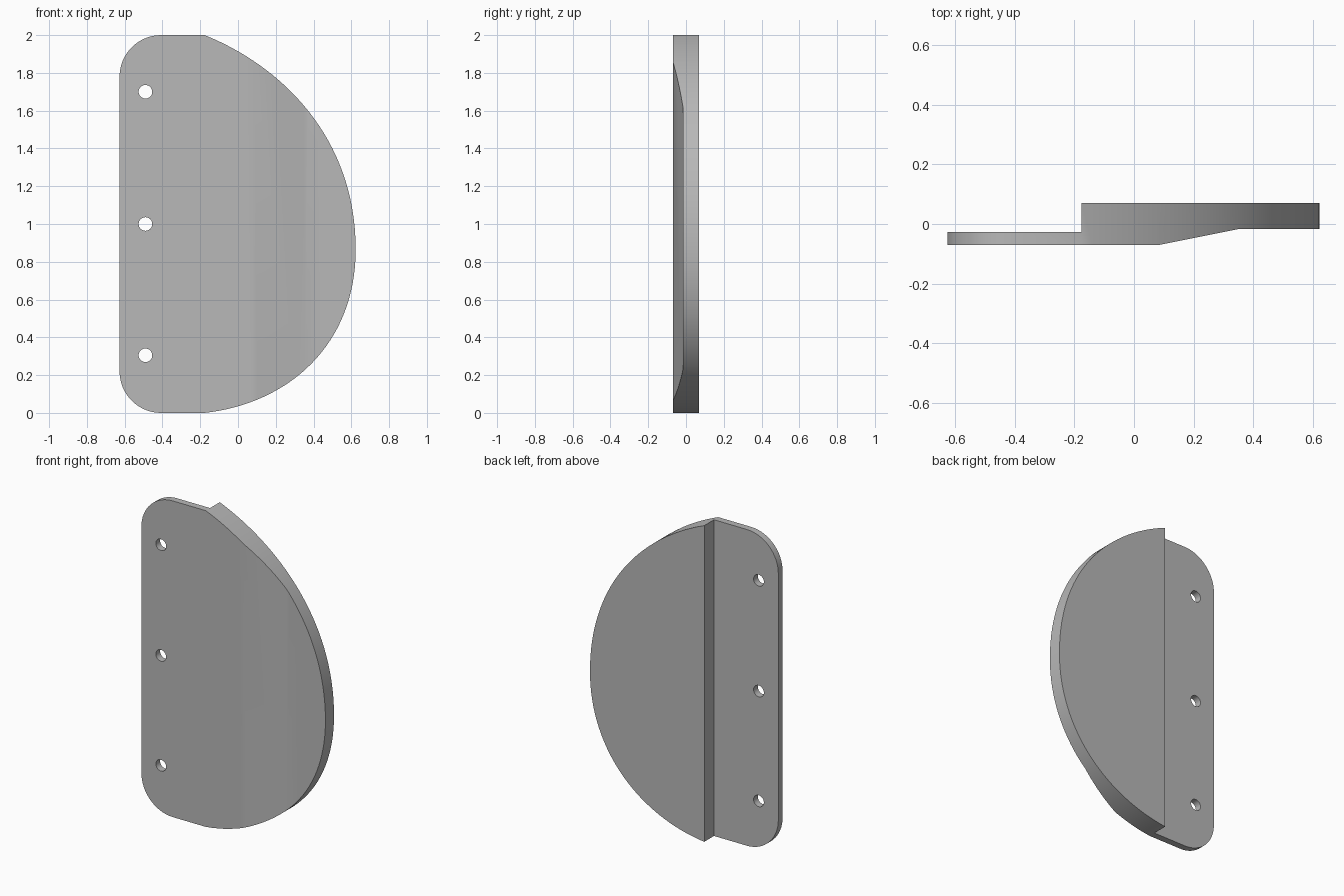
import bpy
import bmesh
import math
from mathutils import Vector
from mathutils.geometry import interpolate_bezier

cube = bpy.data.objects.get("Cube")
if cube:
    bpy.data.objects.remove(cube, do_unlink=True)

grey = bpy.data.materials.new("plain grey")
grey.use_nodes = True
colour = (0.48, 0.48, 0.48, 1)
grey.diffuse_color = colour
grey.node_tree.nodes["Principled BSDF"].inputs["Base Color"].default_value = colour


def prism(name, points, direction):
    """Extrude a closed loop of 3D points along a direction."""
    bm = bmesh.new()
    face = bm.faces.new([bm.verts.new(p) for p in points])
    result = bmesh.ops.extrude_face_region(bm, geom=[face], use_keep_orig=True)
    verts = [v for v in result["geom"] if isinstance(v, bmesh.types.BMVert)]
    bmesh.ops.translate(bm, verts=verts, vec=direction)
    bmesh.ops.recalc_face_normals(bm, faces=bm.faces)
    mesh = bpy.data.meshes.new(name)
    bm.to_mesh(mesh)
    bm.free()
    mesh.materials.append(grey)
    obj = bpy.data.objects.new(name, mesh)
    bpy.context.collection.objects.link(obj)
    return obj


def arc(cx, cz, radius, start, end, steps):
    angles = [math.radians(start + (end - start) * i / steps) for i in range(steps + 1)]
    return [(cx + radius * math.cos(a), cz + radius * math.sin(a)) for a in angles]


def bezier(*controls):
    points = interpolate_bezier(*[Vector((x, z, 0)) for x, z in controls], 33)
    return [(p.x, p.y) for p in points]


def combine(target, cutter, operation):
    """Apply a boolean and discard its cutter."""
    cutter.hide_render = True
    mod = target.modifiers.new(operation.lower(), "BOOLEAN")
    mod.operation, mod.object, mod.solver = operation, cutter, "EXACT"
    bpy.context.view_layer.objects.active = target
    bpy.ops.object.modifier_apply(modifier=mod.name)
    bpy.data.objects.remove(cutter, do_unlink=True)


# Thickness profile: thin flange, rear step and front ramp
STEP = -0.177
profile = [(-0.8, -0.07), (0.085, -0.07), (0.355, -0.016), (0.8, -0.016),
           (0.8, 0.07), (STEP, 0.07), (STEP, -0.027), (-0.8, -0.027)]
plate = prism("curved_plate", [(x, y, -0.1) for x, y in profile], (0, 0, 2.2))

# Front silhouette: rounded flange corners and asymmetric curved edge
tip = (0.623, 0.865)
outline = bezier((STEP, 2), (0.223, 1.84), (0.623, 1.465), tip)
outline += bezier(tip, (0.623, 0.365), (0.273, 0.05), (STEP, 0))[1:]
outline += arc(-0.407, 0.22, 0.22, 270, 180, 16)
outline += arc(-0.407, 1.78, 0.22, 180, 90, 16)
silhouette = prism("silhouette_cutter", [(x, -0.3, z) for x, z in outline], (0, 0.6, 0))
combine(plate, silhouette, "INTERSECT")

# Mounting holes
for height in (0.305, 1.0, 1.7):
    ring = arc(-0.49, height, 0.036, 0, 360, 32)[:-1]
    hole = prism("hole_cutter", [(x, -0.3, z) for x, z in ring], (0, 0.6, 0))
    combine(plate, hole, "DIFFERENCE")

plate.select_set(True)
bpy.context.view_layer.objects.active = plate
bpy.ops.object.shade_smooth_by_angle(angle=math.radians(30))
